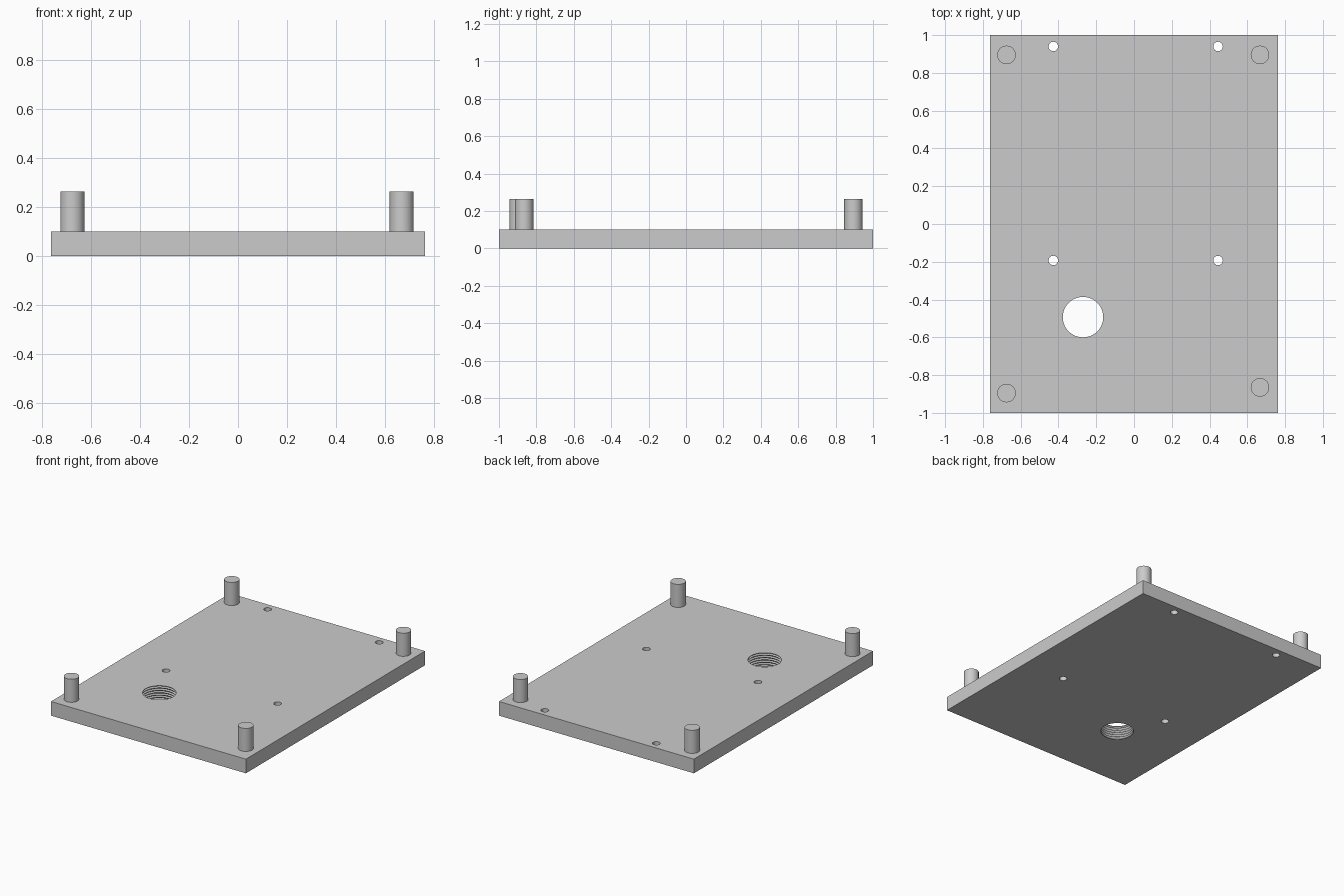
import bpy, bmesh, math

cube = bpy.data.objects.get("Cube")
if cube:
    bpy.data.objects.remove(cube, do_unlink=True)

THICK = 0.10
PIN_TOP = 0.263

grey = bpy.data.materials.new("plain grey")
grey.use_nodes = True
grey.diffuse_color = (0.6, 0.6, 0.6, 1)
grey.node_tree.nodes["Principled BSDF"].inputs["Base Color"].default_value = (0.6, 0.6, 0.6, 1)


def add_object(name, bm, location=(0, 0, 0)):
    mesh = bpy.data.meshes.new(name)
    bmesh.ops.recalc_face_normals(bm, faces=bm.faces[:])
    bm.to_mesh(mesh)
    bm.free()
    mesh.materials.append(grey)
    ob = bpy.data.objects.new(name, mesh)
    ob.location = location
    bpy.context.collection.objects.link(ob)
    return ob


def lathe(name, profile, location, sides=48):
    """Solid of revolution from (radius, height) pairs, capped at both ends."""
    bm = bmesh.new()
    rings = []
    for r, z in profile:
        rings.append([bm.verts.new((r * math.cos(i * math.tau / sides),
                                    r * math.sin(i * math.tau / sides), z))
                      for i in range(sides)])
    for low, high in zip(rings, rings[1:]):
        for i in range(sides):
            j = (i + 1) % sides
            bm.faces.new((low[i], low[j], high[j], high[i]))
    bm.faces.new(rings[0])
    bm.faces.new(rings[-1])
    return add_object(name, bm, location)


def smooth(ob):
    bpy.ops.object.select_all(action='DESELECT')
    ob.select_set(True)
    bpy.context.view_layer.objects.active = ob
    bpy.ops.object.shade_smooth_by_angle(angle=math.radians(25))


# Base plate
bm = bmesh.new()
bmesh.ops.create_cube(bm, size=1)
bmesh.ops.scale(bm, vec=(1.524, 2, THICK), verts=bm.verts[:])
bmesh.ops.translate(bm, vec=(0, 0, THICK / 2), verts=bm.verts[:])
plate = add_object("base_plate", bm)

# Cutters for the four screw holes
cutters = []
for x in (-0.427, 0.445):
    for y in (-0.193, 0.94):
        cutters.append(lathe("screw_hole_cutter",
                             [(0.025, -0.05), (0.025, THICK + 0.05)], (x, y, 0), 32))

# Cutter for the large hole, with thread grooves down its wall
RIDGES = 6
pitch = THICK / RIDGES
thread = [(0.107, -0.05)]
for k in range(RIDGES):
    thread += [(0.107, k * pitch + 0.002), (0.116, (k + 0.5) * pitch)]
thread += [(0.107, THICK - 0.002), (0.107, THICK + 0.05)]
cutters.append(lathe("threaded_hole_cutter", thread, (-0.27, -0.493, 0), 64))

for cutter in cutters:
    mod = plate.modifiers.new("hole", 'BOOLEAN')
    mod.operation = 'DIFFERENCE'
    mod.solver = 'EXACT'
    mod.object = cutter
    bpy.context.view_layer.objects.active = plate
    bpy.ops.object.modifier_apply(modifier=mod.name)
    bpy.data.objects.remove(cutter, do_unlink=True)
smooth(plate)

# Corner pins
pins = {
    "front_right_pin": (-0.675, -0.895),
    "front_left_pin": (0.667, -0.865),
    "back_right_pin": (-0.675, 0.895),
    "back_left_pin": (0.667, 0.895),
}
for name, (x, y) in pins.items():
    smooth(lathe(name, [(0.049, THICK - 0.01), (0.049, PIN_TOP)], (x, y, 0)))
